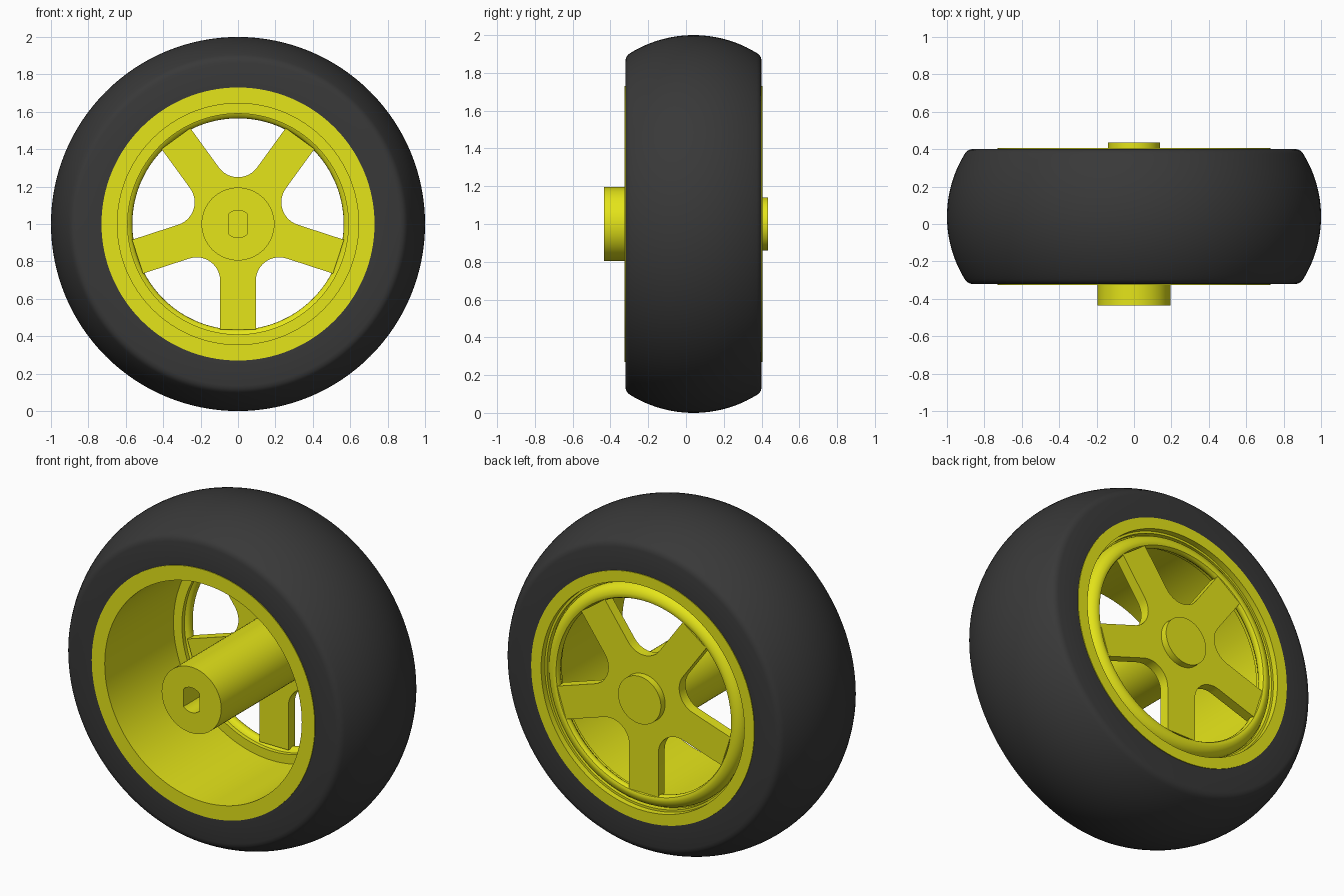
import bpy, bmesh
from math import sin, cos, pi, radians, sqrt

if "Cube" in bpy.data.objects:
    bpy.data.objects.remove(bpy.data.objects["Cube"])

AXLE_Z = 1.0


def material(name, color):
    m = bpy.data.materials.new(name)
    m.diffuse_color = color
    m.use_nodes = True
    m.node_tree.nodes["Principled BSDF"].inputs["Base Color"].default_value = m.diffuse_color
    return m


YELLOW = material("yellow_plastic", (0.78, 0.78, 0.01, 1))
RUBBER = material("black_rubber", (0.04, 0.04, 0.04, 1))


def finish(bm, name, mat, angle=30):
    bmesh.ops.recalc_face_normals(bm, faces=bm.faces)
    me = bpy.data.meshes.new(name)
    bm.to_mesh(me)
    bm.free()
    ob = bpy.data.objects.new(name, me)
    bpy.context.collection.objects.link(ob)
    me.materials.append(mat)
    bpy.ops.object.select_all(action='DESELECT')
    bpy.context.view_layer.objects.active = ob
    ob.select_set(True)
    bpy.ops.object.shade_smooth_by_angle(angle=radians(angle))
    return ob


def lathe(name, profile, mat, n=128, closed=True, flat_x=None):
    """Turn (radius, y) points about the axle; flat_x = {ring index: half width of flats}."""
    bm = bmesh.new()
    rings = []
    for i, (r, y) in enumerate(profile):
        w = (flat_x or {}).get(i, 9)
        rings.append([bm.verts.new((max(-w, min(w, r * cos(2 * pi * k / n))), y,
                                    AXLE_Z + r * sin(2 * pi * k / n))) for k in range(n)])
    count = len(rings)
    for i in range(count if closed else count - 1):
        a, b = rings[i], rings[(i + 1) % count]
        for k in range(n):
            j = (k + 1) % n
            bm.faces.new((a[k], a[j], b[j], b[k]))
    if not closed:
        bm.faces.new(rings[0])
        bm.faces.new(rings[-1])
    return finish(bm, name, mat)


# Tyre: crowned tread, rounded shoulders, flat side walls
MID, HALF, CROWN = 0.04, 0.335, 0.638
tread = [(1 - CROWN + sqrt(CROWN**2 - (HALF * t / 12)**2), MID + HALF * t / 12)
         for t in range(-12, 13)]
shoulder = [(0.896, 0.347), (0.883, 0.356), (0.865, 0.361)]
tyre = ([(0.73, MID - 0.361)] + [(r, MID - d) for r, d in reversed(shoulder)] + tread
        + [(r, MID + d) for r, d in shoulder] + [(0.73, MID + 0.361)])
lathe("tyre", tyre, RUBBER)

# Rim: barrel with a groove and rounded lip at the back
lip = [(0.585 + 0.06 * cos(t * pi / 16), 0.34 + 0.06 * sin(t * pi / 16)) for t in range(9)]
rim = ([(0.73, -0.325), (0.73, 0.405), (0.665, 0.405), (0.665, 0.37), (0.652, 0.37),
        (0.652, 0.34)] + lip
       + [(0.573, 0.396), (0.567, 0.386), (0.565, 0.375), (0.567, 0.362), (0.575, 0.35),
          (0.59, 0.342), (0.59, 0.318), (0.645, 0.318), (0.645, -0.325)])
lathe("rim", rim, YELLOW)

# Five spokes: one outline with filleted valleys, extruded along the axle
W, FILLET, REACH = 0.095, 0.126, 0.565
valley = (W + FILLET) / sin(radians(36))
bm = bmesh.new()
outline = []
for s in range(5):
    a = radians(-90 + 72 * s)
    for side in (-W, W):
        outline.append((REACH * cos(a) - side * sin(a), REACH * sin(a) + side * cos(a)))
    v = a + radians(36)
    for k in range(13):
        t = v + pi + radians(54 - 108 * k / 12)
        outline.append((valley * cos(v) + FILLET * cos(t), valley * sin(v) + FILLET * sin(t)))
    # arc runs from this spoke's flank to the next one
    if (outline[-13][0] - outline[-14][0])**2 + (outline[-13][1] - outline[-14][1])**2 > \
       (outline[-1][0] - outline[-14][0])**2 + (outline[-1][1] - outline[-14][1])**2:
        outline[-13:] = outline[-13:][::-1]
front = [bm.verts.new((x, 0.335, AXLE_Z + z)) for x, z in outline]
back = [bm.verts.new((x, 0.395, AXLE_Z + z)) for x, z in outline]
bm.faces.new(front)
bm.faces.new(back)
for k in range(len(front)):
    j = (k + 1) % len(front)
    bm.faces.new((front[k], front[j], back[j], back[k]))
finish(bm, "spokes", YELLOW)

# Hub with a blind double-flat axle hole in front
lathe("hub", [(0.195, 0.36), (0.195, -0.435), (0.0735, -0.435), (0.0735, 0.1)],
      YELLOW, n=64, closed=False, flat_x={2: 0.052, 3: 0.052})

# Round cap on the back of the spokes
lathe("hub_cap", [(0.14, 0.37), (0.14, 0.435)], YELLOW, n=64, closed=False)
